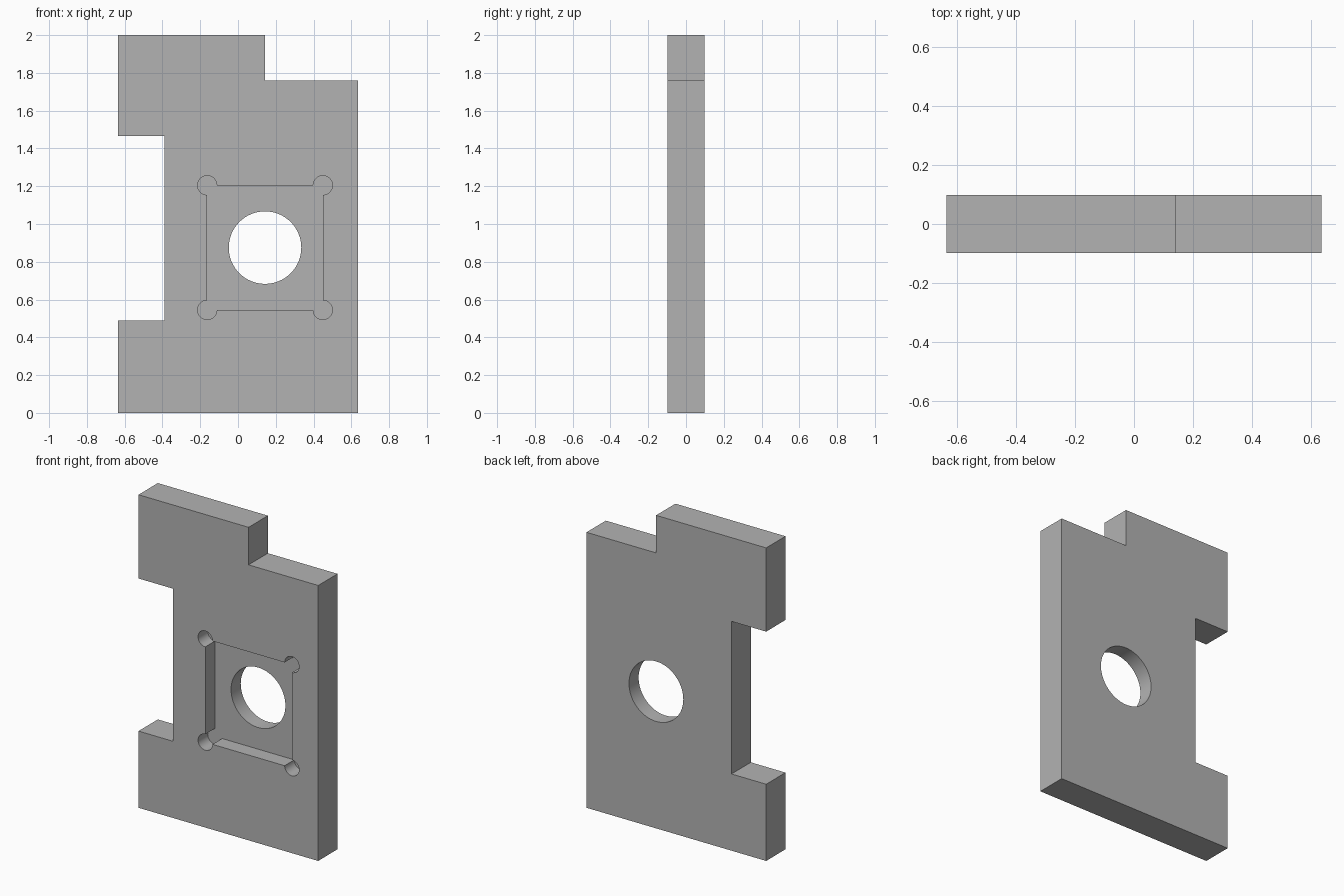
import bpy
import bmesh
from math import cos, sin, pi

cube = bpy.data.objects.get("Cube")
if cube:
    bpy.data.objects.remove(cube, do_unlink=True)

HALF = 0.0975                 # half of the plate thickness
CX, CZ = 0.143, 0.875         # shared centre of pocket and bore

grey = bpy.data.materials.new("plain grey")
grey.use_nodes = True
colour = (0.45, 0.45, 0.45, 1)
grey.diffuse_color = colour
grey.node_tree.nodes["Principled BSDF"].inputs["Base Color"].default_value = colour


def arc(x, z, radius, start, sweep, steps):
    """Points along an arc in the front plane."""
    return [(x + radius * cos(start + sweep * i / steps),
             z + radius * sin(start + sweep * i / steps)) for i in range(steps + 1)]


def prism(name, outline, y_front, y_back):
    """Extrude a front-plane outline from y_front to y_back."""
    bm = bmesh.new()
    face = bm.faces.new([bm.verts.new((x, y_front, z)) for x, z in outline])
    moved = bmesh.ops.extrude_face_region(bm, geom=[face])["geom"]
    verts = [v for v in moved if isinstance(v, bmesh.types.BMVert)]
    bmesh.ops.translate(bm, verts=verts, vec=(0, y_back - y_front, 0))
    bmesh.ops.recalc_face_normals(bm, faces=bm.faces)
    mesh = bpy.data.meshes.new(name)
    bm.to_mesh(mesh)
    bm.free()
    mesh.materials.append(grey)
    obj = bpy.data.objects.new(name, mesh)
    bpy.context.collection.objects.link(obj)
    return obj


# Plate with a side notch and a stepped top corner
plate = prism("plate", [
    (-0.635, 0), (0.635, 0), (0.635, 1.76), (CX, 1.76), (CX, 2), (-0.635, 2),
    (-0.635, 1.465), (-0.39, 1.465), (-0.39, 0.49), (-0.635, 0.49)], -HALF, HALF)

# Rectangular pocket with round corner reliefs, cut halfway in from the front
pocket_outline = []
for i, (sx, sz) in enumerate([(1, 1), (-1, 1), (-1, -1), (1, -1)]):
    pocket_outline += arc(CX + sx * 0.306, CZ + sz * 0.33, 0.051,
                          (i - 1) * pi / 2, 1.5 * pi, 24)
pocket = prism("pocket_cutter", pocket_outline, -2 * HALF, 0)

# Round bore right through
bore = prism("bore_cutter", arc(CX, CZ, 0.192, 0, 2 * pi, 64)[:-1], -2 * HALF, 2 * HALF)

bpy.ops.object.select_all(action="DESELECT")
bpy.context.view_layer.objects.active = plate
plate.select_set(True)
for cutter in (pocket, bore):
    cutter.hide_render = True
    cut = plate.modifiers.new(cutter.name, "BOOLEAN")
    cut.operation = "DIFFERENCE"
    cut.solver = "EXACT"
    cut.object = cutter
    bpy.ops.object.modifier_apply(modifier=cut.name)
    bpy.data.objects.remove(cutter, do_unlink=True)

bpy.ops.object.shade_smooth_by_angle(angle=pi / 6)
